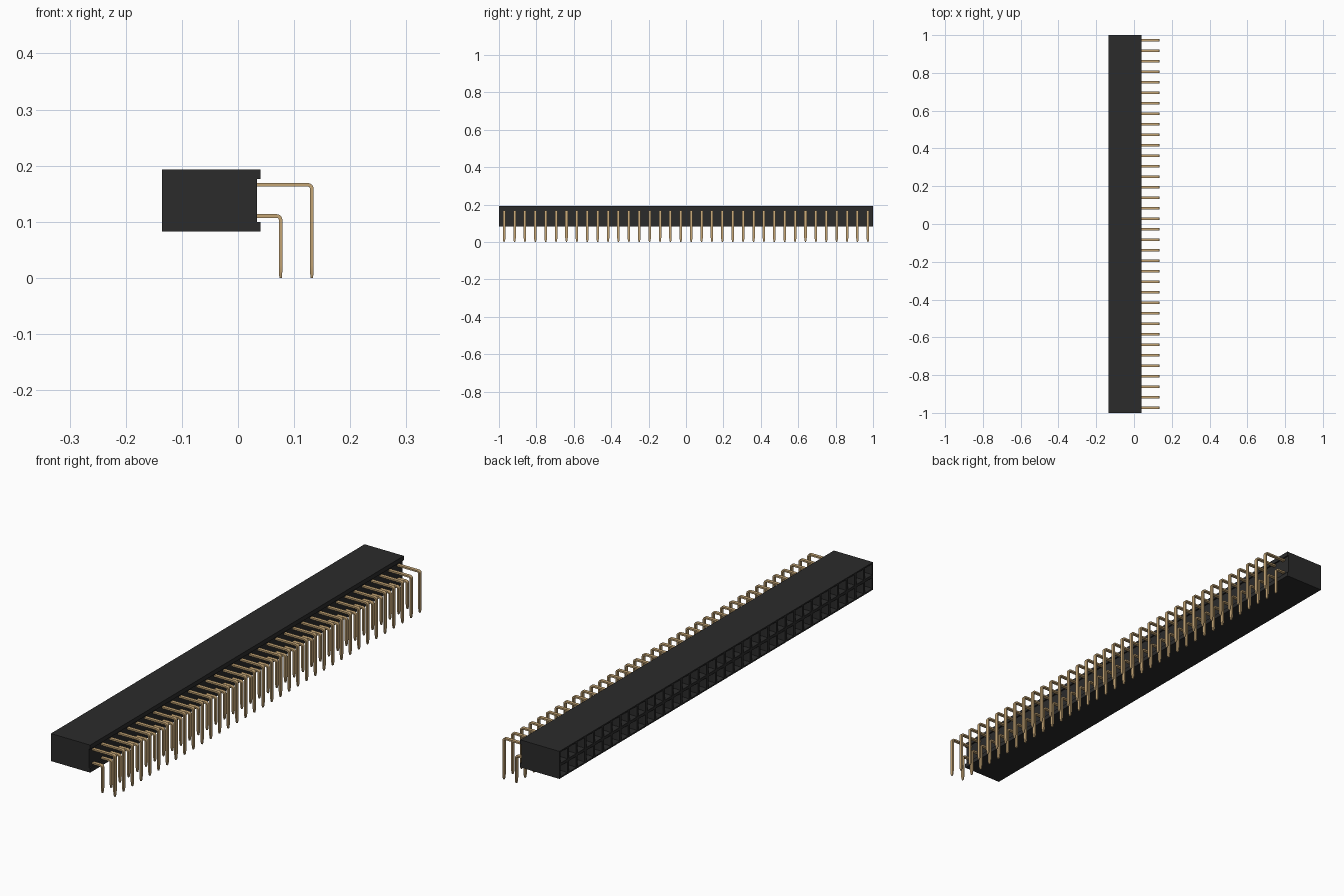
import bpy, bmesh, math
from mathutils import Vector, Matrix

cube = bpy.data.objects.get("Cube")
if cube:
    bpy.data.objects.remove(cube)

COLUMNS = 36
PITCH = 2 / COLUMNS
MID_Z = 0.138
ROWS = (MID_Z - PITCH / 2, MID_Z + PITCH / 2)
FRONT_X, BACK_X, LIP_X = -0.135, 0.034, 0.04
PIN_WIDTH, PIN_THICK = 0.0135, 0.0064


def material(name, color):
    m = bpy.data.materials.new(name)
    m.use_nodes = True
    m.diffuse_color = color
    bsdf = m.node_tree.nodes["Principled BSDF"]
    bsdf.inputs["Base Color"].default_value = color
    bsdf.inputs["Roughness"].default_value = 0.5
    return m


black = material("black plastic", (0.024, 0.024, 0.024, 1))
gold = material("gold metal", (0.56, 0.38, 0.18, 1))


def make_object(name, bm, mat):
    bmesh.ops.recalc_face_normals(bm, faces=bm.faces)
    mesh = bpy.data.meshes.new(name)
    bm.to_mesh(mesh)
    bm.free()
    mesh.materials.append(mat)
    obj = bpy.data.objects.new(name, mesh)
    bpy.context.collection.objects.link(obj)
    return obj


def add_box(bm, low, high):
    low, high = Vector(low), Vector(high)
    matrix = Matrix.Translation((low + high) / 2) @ Matrix.Diagonal((*(high - low), 1))
    bmesh.ops.create_cube(bm, size=1, matrix=matrix)


# Housing: block divided into one cell per socket
bm = bmesh.new()
for i in range(COLUMNS):
    for z in ROWS:
        y0, z0 = -1 + i * PITCH, z - PITCH / 2
        corners = [(y0, z0), (y0, z0 + PITCH), (y0 + PITCH, z0 + PITCH), (y0 + PITCH, z0)]
        bm.faces.new([bm.verts.new((FRONT_X, y, h)) for y, h in corners])
bmesh.ops.remove_doubles(bm, verts=bm.verts, dist=0.0001)
cells = list(bm.faces)
block = bmesh.ops.extrude_face_region(bm, geom=cells, use_keep_orig=True)
bmesh.ops.translate(bm, vec=(BACK_X - FRONT_X, 0, 0),
                    verts=[v for v in block["geom"] if isinstance(v, bmesh.types.BMVert)])
bmesh.ops.recalc_face_normals(bm, faces=bm.faces)

# Sockets: chamfered square openings with deep blind holes
bmesh.ops.inset_individual(bm, faces=cells, thickness=0.008)
bmesh.ops.inset_individual(bm, faces=cells, thickness=0.006, depth=-0.008)
for face in cells:
    hole = bmesh.ops.extrude_discrete_faces(bm, faces=[face])["faces"][0]
    bmesh.ops.translate(bm, vec=(0.125, 0, 0), verts=hole.verts)
make_object("housing", bm, black)

# Lips along the top and bottom of the pin side
bm = bmesh.new()
for low, high in ((ROWS[0] - PITCH / 2, 0.1), (0.176, ROWS[1] + PITCH / 2)):
    add_box(bm, (BACK_X, -1, low), (LIP_X, 1, high))
make_object("housing_lips", bm, black)

# Spring contacts: a pair of leaves inside each socket
bm = bmesh.new()
for i in range(COLUMNS):
    y = -1 + (i + 0.5) * PITCH
    for z in ROWS:
        for side in (-1, 1):
            c = y + side * 0.009
            add_box(bm, (-0.09, c - 0.002, z - PIN_WIDTH / 2),
                    (0.0, c + 0.002, z + PIN_WIDTH / 2))
make_object("spring_contacts", bm, gold)


def pin_stations(x, z):
    """Centre point, thickness direction and scale along a bent pin."""
    radius = 0.007
    stations = [((BACK_X - 0.01, z), (0, 1), 1)]
    for k in range(5):
        a = math.pi / 2 * (1 - k / 4)
        d = (math.cos(a), math.sin(a))
        stations.append(((x - radius + radius * d[0], z - radius + radius * d[1]), d, 1))
    for height, scale in ((0.022, 1), (0.007, 0.75), (0, 0.4)):
        stations.append(((x, height), (1, 0), scale))
    return stations


def add_pin(bm, x, y, z):
    rings = []
    for (cx, cz), (dx, dz), scale in pin_stations(x, z):
        t = PIN_THICK / 2 * (0.5 + scale / 2)
        w = PIN_WIDTH / 2 * scale
        rings.append([bm.verts.new((cx + s * t * dx, y + u * w, cz + s * t * dz))
                      for s, u in ((1, 1), (1, -1), (-1, -1), (-1, 1))])
    for a, b in zip(rings, rings[1:]):
        for k in range(4):
            n = (k + 1) % 4
            bm.faces.new((a[k], a[n], b[n], b[k]))
    bm.faces.new(rings[0])
    bm.faces.new(rings[-1])


# Right-angle pins: inner row and outer row
for name, x, z in (("lower_pins", 0.076, ROWS[0]), ("upper_pins", 0.1315, ROWS[1])):
    bm = bmesh.new()
    for i in range(COLUMNS):
        add_pin(bm, x, -1 + (i + 0.5) * PITCH, z)
    pins = make_object(name, bm, gold)
    bpy.ops.object.select_all(action="DESELECT")
    pins.select_set(True)
    bpy.context.view_layer.objects.active = pins
    bpy.ops.object.shade_smooth_by_angle(angle=math.radians(35))
